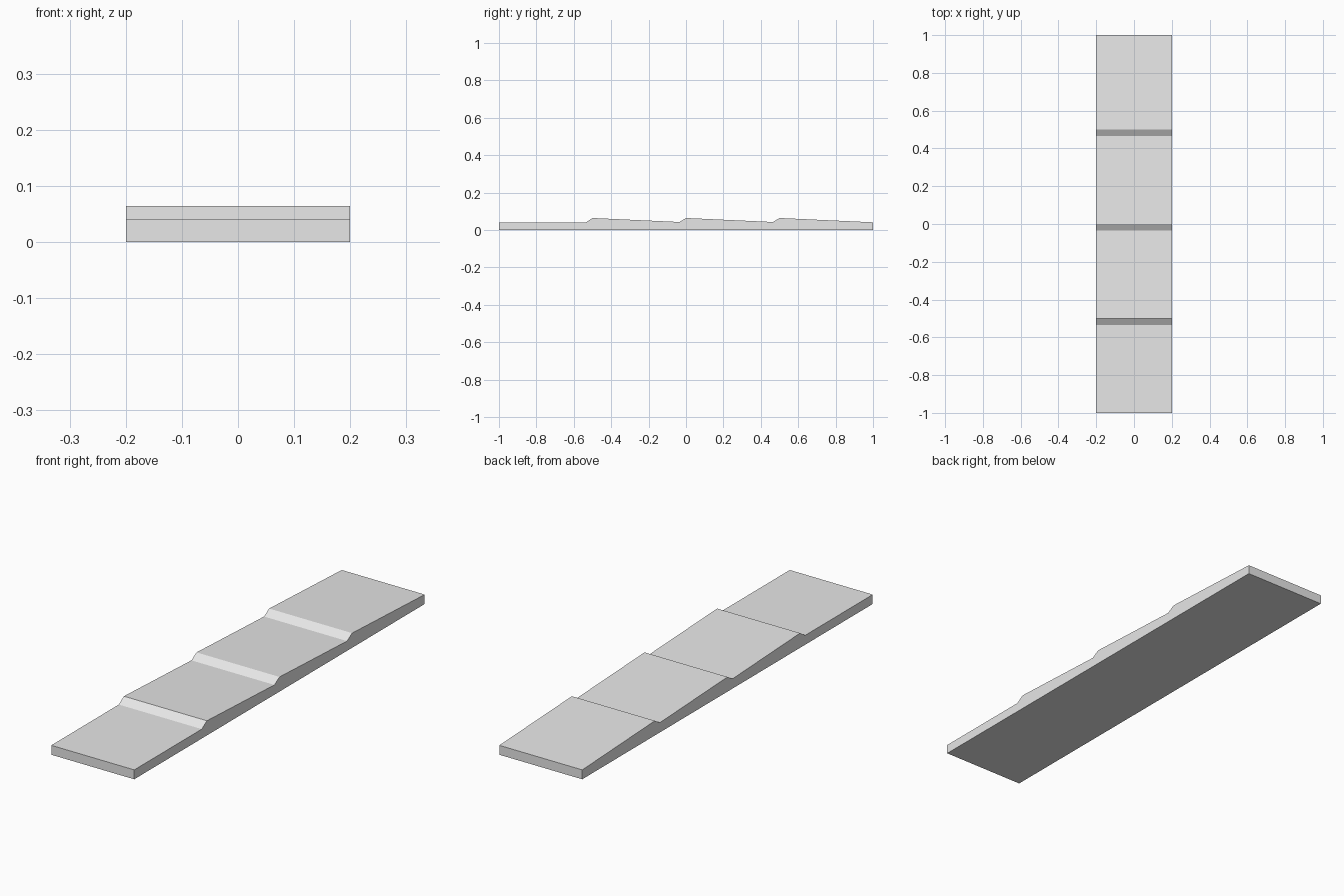
import bpy
import bmesh

cube = bpy.data.objects.get("Cube")
if cube:
    bpy.data.objects.remove(cube, do_unlink=True)

WIDTH, BASE, RIDGE = 0.40, 0.041, 0.064
STEP, RAMP = 0.5, 0.035

# Single grey material
grey = bpy.data.materials.new("light grey")
grey.use_nodes = True
colour = (0.8, 0.8, 0.8, 1)
grey.diffuse_color = colour
grey.node_tree.nodes["Principled BSDF"].inputs["Base Color"].default_value = colour

# Side profile: flat front section, then three overlapping sloped boards
valley = BASE + (RIDGE - BASE) * RAMP / STEP
profile = [(-1, 0), (-1, BASE)]
for i in range(3):
    ridge_y = (i - 1) * STEP
    profile.append((ridge_y - RAMP, BASE if i == 0 else valley))
    profile.append((ridge_y, RIDGE))
profile += [(1, BASE), (1, 0)]

# Extrude the profile across the width
bm = bmesh.new()
side = bm.faces.new([bm.verts.new((-WIDTH / 2, y, z)) for y, z in profile])
extruded = bmesh.ops.extrude_face_region(bm, geom=[side])
moved = [v for v in extruded["geom"] if isinstance(v, bmesh.types.BMVert)]
bmesh.ops.translate(bm, verts=moved, vec=(WIDTH, 0, 0))
bmesh.ops.recalc_face_normals(bm, faces=bm.faces)

mesh = bpy.data.meshes.new("stepped_plank")
bm.to_mesh(mesh)
bm.free()
mesh.materials.append(grey)
plank = bpy.data.objects.new("stepped_plank", mesh)
bpy.context.collection.objects.link(plank)
